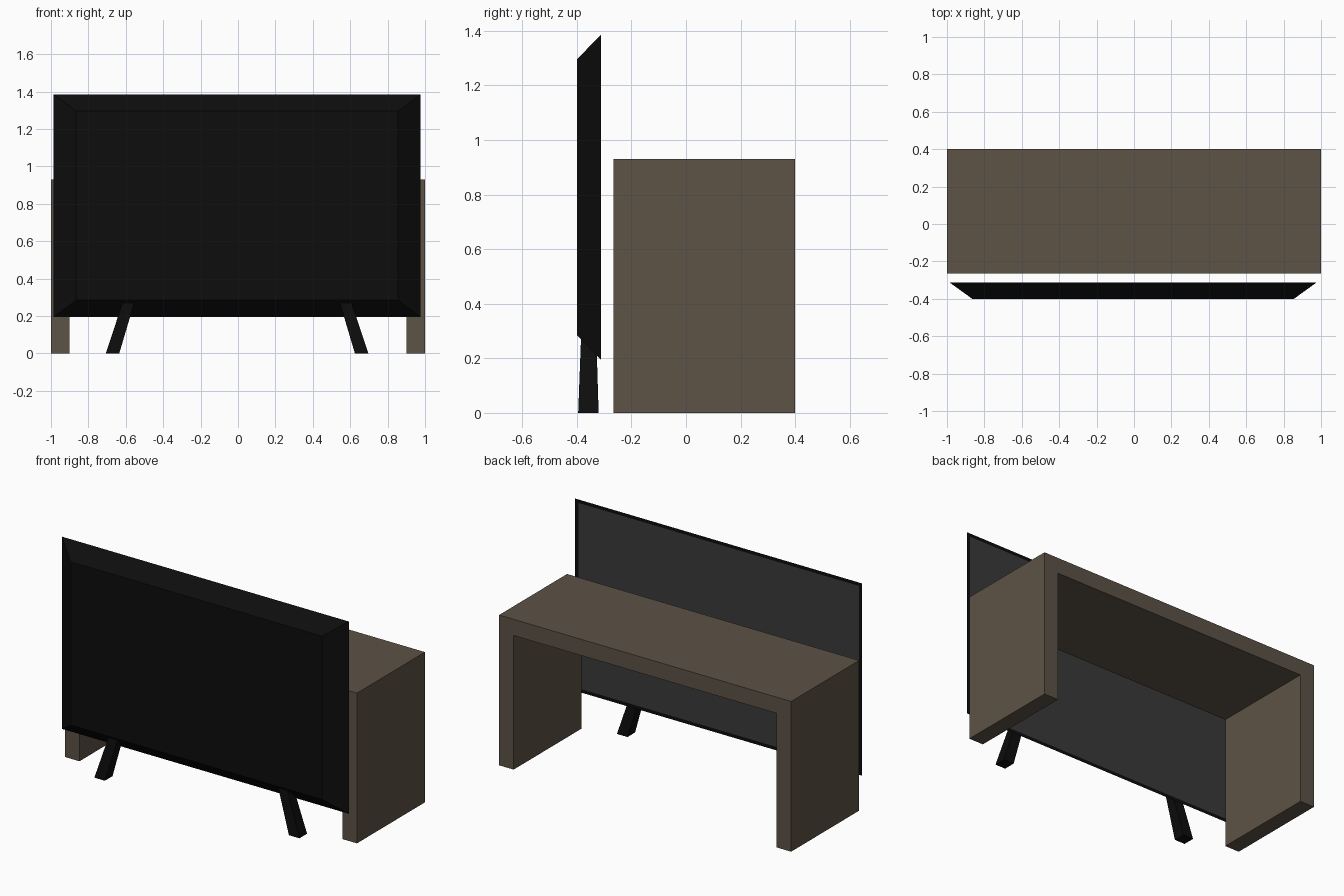
import bpy
import bmesh

cube = bpy.data.objects.get("Cube")
if cube:
    bpy.data.objects.remove(cube, do_unlink=True)


def material(name, r, g, b):
    m = bpy.data.materials.new(name)
    m.use_nodes = True
    m.diffuse_color = (r, g, b, 1)
    bsdf = next(n for n in m.node_tree.nodes if n.type == 'BSDF_PRINCIPLED')
    bsdf.inputs["Base Color"].default_value = (r, g, b, 1)
    return m


brown = material("brown wood", 0.109, 0.084, 0.061)
black = material("black plastic", 0.004, 0.004, 0.004)
grey = material("dark grey screen", 0.042, 0.042, 0.042)


def finish(bm, name, *mats):
    bmesh.ops.recalc_face_normals(bm, faces=bm.faces)
    mesh = bpy.data.meshes.new(name)
    bm.to_mesh(mesh)
    bm.free()
    for m in mats:
        mesh.materials.append(m)
    obj = bpy.data.objects.new(name, mesh)
    bpy.context.collection.objects.link(obj)
    return obj


def loft(bm, ring_a, ring_b):
    """Closed solid between two matching outlines."""
    a = [bm.verts.new(p) for p in ring_a]
    b = [bm.verts.new(p) for p in ring_b]
    bm.faces.new(a)
    end = bm.faces.new(b)
    for i in range(len(a)):
        j = (i + 1) % len(a)
        bm.faces.new((a[i], a[j], b[j], b[i]))
    return end


# Desk: an upside-down U profile run from front to back
W, H, T = 1.0, 0.93, 0.1
half = [(W - T, H - T), (W - T, 0), (W, 0), (W, H)]
outline = half + [(-x, z) for x, z in reversed(half)]
bm = bmesh.new()
loft(bm, [(x, -0.265, z) for x, z in outline], [(x, 0.4, z) for x, z in outline])
finish(bm, "desk", brown)

# Television: sloped casing, with the screen inset on the desk side
CX, CZ = -0.005, 0.79


def panel(hw, hh, y):
    return [(CX + sx * hw, y, CZ + sz * hh)
            for sx, sz in ((-1, -1), (1, -1), (1, 1), (-1, 1))]


bm = bmesh.new()
screen = loft(bm, panel(0.86, 0.505, -0.4), panel(0.982, 0.595, -0.312))
bmesh.ops.recalc_face_normals(bm, faces=bm.faces)
bmesh.ops.inset_region(bm, faces=[screen], thickness=0.03)
screen.material_index = 1
finish(bm, "television", black, grey)


# Splayed, tapering feet that run up into the casing
def foot_ring(cx, hw, y0, y1, z):
    return [(cx - hw, y0, z), (cx + hw, y0, z), (cx + hw, y1, z), (cx - hw, y1, z)]


for side, name in ((1, "left_foot"), (-1, "right_foot")):
    bm = bmesh.new()
    loft(bm, foot_ring(CX + side * 0.666, 0.036, -0.395, -0.32, 0),
         foot_ring(CX + side * 0.575, 0.031, -0.384, -0.329, 0.29))
    finish(bm, name, black)
